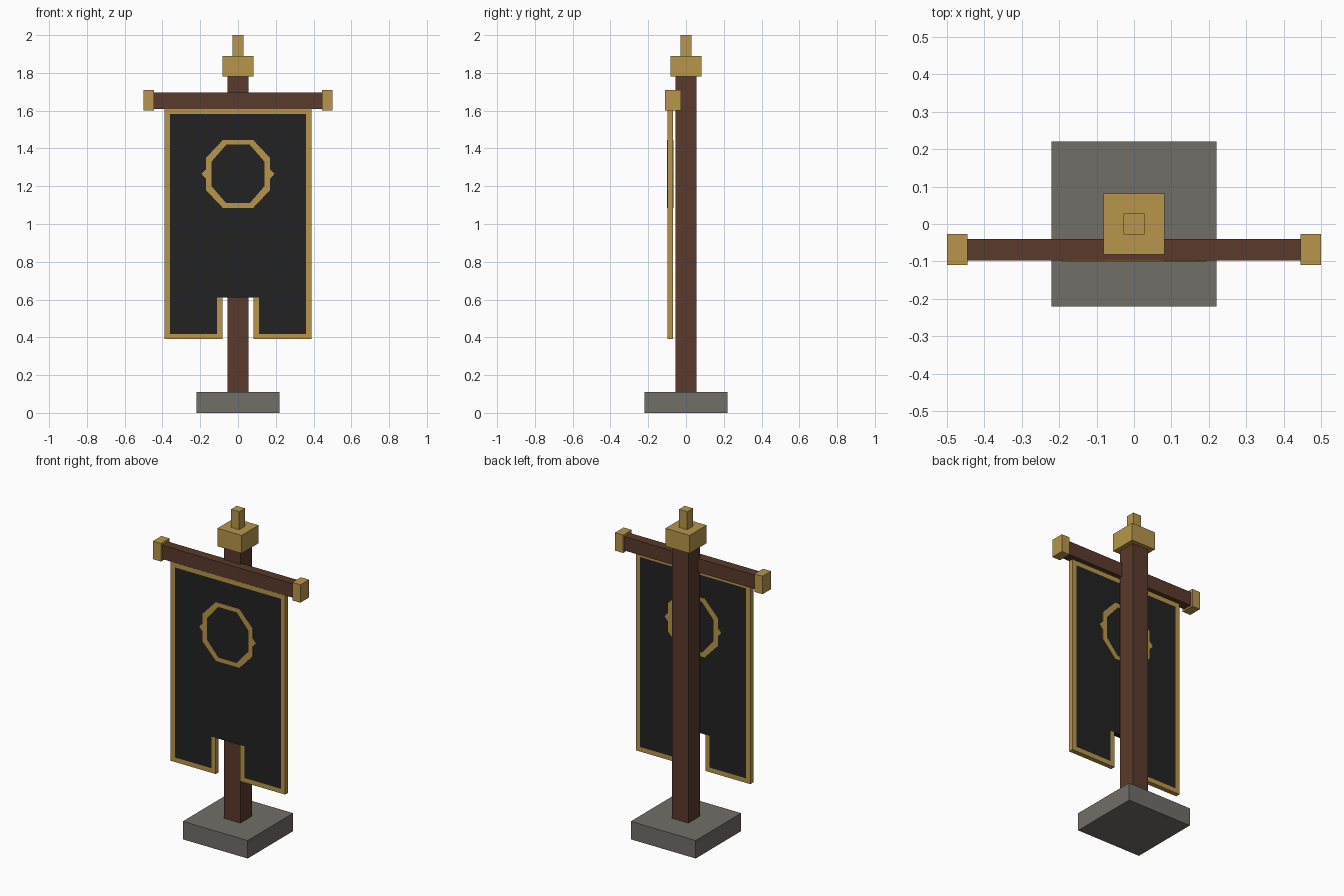
import bpy, bmesh
from mathutils import Vector

cube = bpy.data.objects.get("Cube")
if cube:
    bpy.data.objects.remove(cube, do_unlink=True)


def material(name, rgb):
    m = bpy.data.materials.new(name)
    m.use_nodes = True
    colour = (*rgb, 1)
    m.diffuse_color = colour
    bsdf = next(n for n in m.node_tree.nodes if n.type == 'BSDF_PRINCIPLED')
    bsdf.inputs["Base Color"].default_value = colour
    return m


gold = material("gold", (0.479, 0.305, 0.069))
wood = material("dark_wood", (0.102, 0.042, 0.025))
stone = material("grey_stone", (0.162, 0.156, 0.138))
cloth = material("black_cloth", (0.016, 0.016, 0.016))


def add_object(name, bm, *mats):
    bmesh.ops.recalc_face_normals(bm, faces=bm.faces)
    mesh = bpy.data.meshes.new(name)
    bm.to_mesh(mesh)
    bm.free()
    for m in mats:
        mesh.materials.append(m)
    obj = bpy.data.objects.new(name, mesh)
    bpy.context.collection.objects.link(obj)
    return obj


def box(name, low, high, mat):
    low, high = Vector(low), Vector(high)
    bm = bmesh.new()
    bmesh.ops.create_cube(bm, size=1)
    for v in bm.verts:
        v.co = (low + high) / 2 + v.co * (high - low)
    return add_object(name, bm, mat)


def post(name, half, bottom, top, mat):
    return box(name, (-half, -half, bottom), (half, half, top), mat)


def extrude_back(bm, depth):
    ext = bmesh.ops.extrude_face_region(bm, geom=list(bm.faces), use_keep_orig=True)
    for v in ext["geom"]:
        if isinstance(v, bmesh.types.BMVert):
            v.co.y += depth


# Stand, pole and finial
post("stone_base", 0.22, 0, 0.11, stone)
post("pole", 0.055, 0.11, 1.78, wood)
post("finial_block", 0.082, 1.78, 1.89, gold)
post("finial_tip", 0.028, 1.89, 2.0, gold)

# Crossbar with end caps
box("crossbar", (-0.445, -0.097, 1.61), (0.445, -0.04, 1.695), wood)
for side, a, b in (("right", -0.5, -0.445), ("left", 0.445, 0.5)):
    box(side + "_bar_cap", (a, -0.11, 1.6), (b, -0.027, 1.71), gold)

# Banner: a cell grid with a notch, trimmed in gold
half_w, notch, trim = 0.388, 0.083, 0.028
low, notch_top, high = 0.39, 0.612, 1.61
front, back = -0.098, -0.069
right_xs = [notch, notch + trim, half_w - trim, half_w]
xs = [-x for x in reversed(right_xs)] + right_xs
zs = [low, low + trim, notch_top, high - trim, high]
bm = bmesh.new()
for x0, x1 in zip(xs, xs[1:]):
    for z0, z1 in zip(zs, zs[1:]):
        if x0 < 0 < x1 and z1 <= notch_top:
            continue
        bm.faces.new([bm.verts.new((x, front, z))
                      for x, z in ((x0, z0), (x1, z0), (x1, z1), (x0, z1))])
bmesh.ops.remove_doubles(bm, verts=bm.verts, dist=0.0001)
extrude_back(bm, back - front)
for f in bm.faces:
    c = f.calc_center_median()
    edge = abs(c.x) > half_w - trim or c.z < low + trim or c.z > high - trim
    notch_edge = c.z < notch_top - 0.001 and abs(c.x) < notch + trim
    f.material_index = 1 if edge or notch_edge else 0
add_object("banner_cloth", bm, cloth, gold)

# Octagonal ring emblem with side points, on both faces of the cloth
quarter_outer = [(0.193, 0), (0.17, 0.025), (0.17, 0.085), (0.08, 0.18)]
quarter_inner = [(0.14, 0), (0.14, 0.025), (0.14, 0.065), (0.062, 0.155)]


def full_loop(quarter):
    upper = quarter + [(-x, z) for x, z in reversed(quarter)]
    return upper + [(x, -z) for x, z in reversed(upper[1:-1])]


def emblem(name, y, depth):
    bm = bmesh.new()
    rings = [[bm.verts.new((x, y, 1.265 + z)) for x, z in full_loop(q)]
             for q in (quarter_outer, quarter_inner)]
    n = len(rings[0])
    for i in range(n):
        j = (i + 1) % n
        bm.faces.new((rings[0][i], rings[0][j], rings[1][j], rings[1][i]))
    extrude_back(bm, depth)
    add_object(name, bm, gold)


emblem("front_ring_emblem", front - 0.002, 0.003)
emblem("back_ring_emblem", back - 0.001, 0.003)
